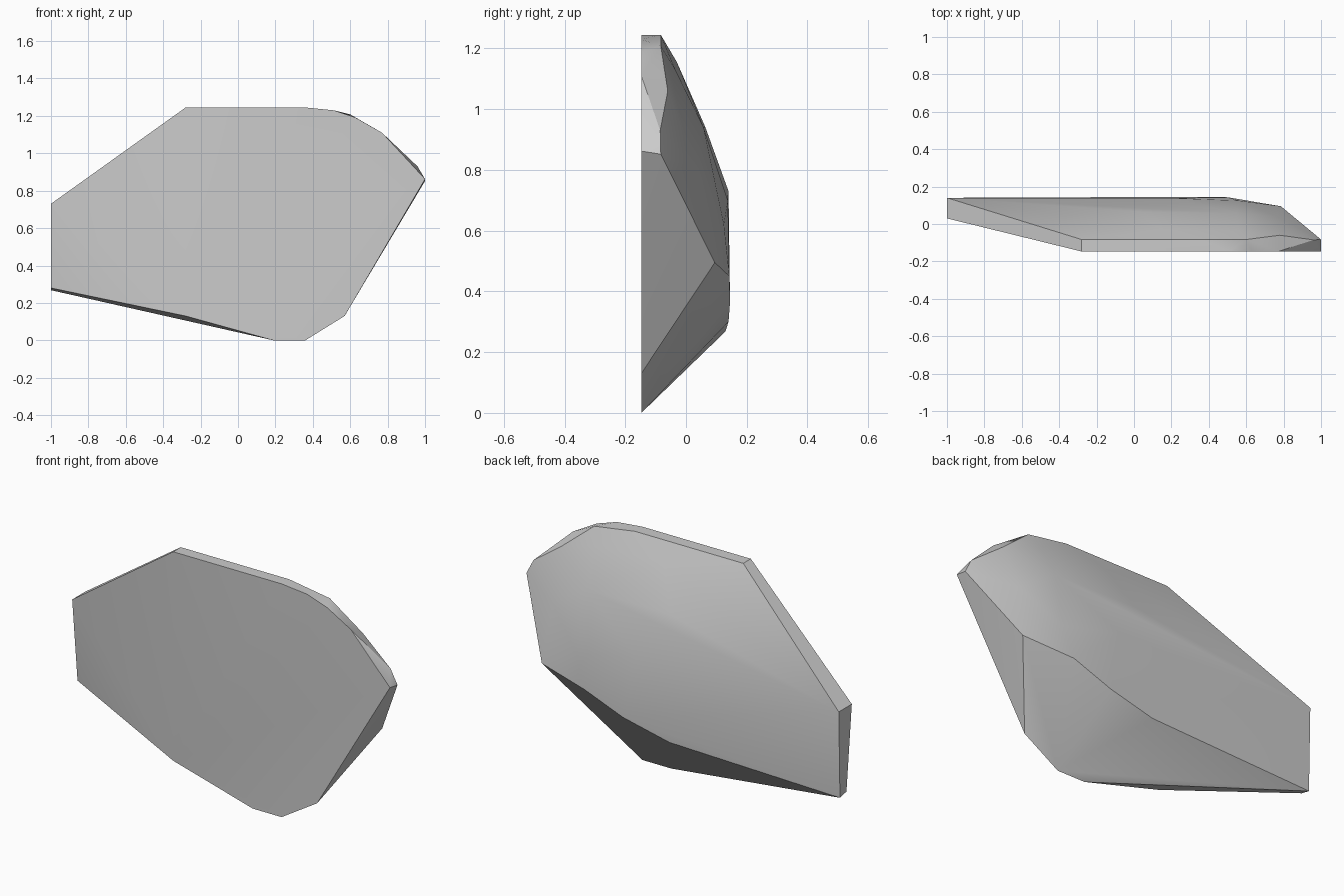
import bpy
import bmesh
import math

# Remove only the default cube
default_cube = bpy.data.objects.get("Cube")
if default_cube:
    bpy.data.objects.remove(default_cube, do_unlink=True)

FRONT = -0.147   # depth of the flat front face
RIM = -0.083     # depth where the rim meets the domed back


def make_material(name, colour):
    material = bpy.data.materials.new(name)
    material.use_nodes = True
    material.diffuse_color = colour
    shader = material.node_tree.nodes["Principled BSDF"]
    shader.inputs["Base Color"].default_value = colour
    shader.inputs["Roughness"].default_value = 0.7
    return material


def at_depth(outline, y):
    """Lift a flat (x, z) outline to a given depth."""
    return [(x, y, z) for x, z in outline]


def build_hull(name, points, material):
    """Wrap a faceted convex shell around the section points."""
    bm = bmesh.new()
    for point in points:
        bm.verts.new(point)
    result = bmesh.ops.convex_hull(bm, input=bm.verts[:])
    loose = {v for v in result["geom_interior"] + result["geom_unused"]
             if isinstance(v, bmesh.types.BMVert)}
    bmesh.ops.delete(bm, geom=list(loose), context="VERTS")
    bmesh.ops.recalc_face_normals(bm, faces=bm.faces[:])
    # Merge the triangles of each flat facet
    bmesh.ops.dissolve_limit(bm, angle_limit=math.radians(0.5),
                             verts=bm.verts[:], edges=bm.edges[:])
    mesh = bpy.data.meshes.new(name)
    bm.to_mesh(mesh)
    bm.free()
    mesh.materials.append(material)
    part = bpy.data.objects.new(name, mesh)
    bpy.context.collection.objects.link(part)
    return part


# Flat front face outline, clockwise from the upper corner
front_outline = [(-0.28, 1.245), (0.36, 1.245), (0.51, 1.23), (0.63, 1.19),
                 (0.77, 1.11), (1, 0.862), (0.57, 0.13), (0.36, 0),
                 (0.19, 0), (-0.28, 0.13)]

# Thin rim behind the front face
rim_outline = [(-0.28, 1.245), (0.36, 1.245), (0.6, 1.208), (1, 0.852)]
rim_shoulder = [(0.78, -0.06, 1.06), (0.96, -0.085, 0.93)]

# Narrow end that is swept backwards
swept_end = [(-1, 0.03, 0.73), (-1, 0.14, 0.73),
             (-1, 0.075, 0.28), (-1, 0.13, 0.268)]

# Lower ridge where the back meets the underside
lower_ridge = [(0, 0.14, 0.3), (0.27, 0.145, 0.363), (0.785, 0.095, 0.495)]

# Rounded back, rising from the ridge to the rim
back_dome = [(0.5, 0.143, 0.45), (0.2, 0.138, 0.7), (0.56, 0.125, 0.62),
             (0.05, 0.064, 0.94), (0.55, 0.058, 0.94),
             (0.15, -0.03, 1.155), (0.56, -0.035, 1.13), (0.76, 0.04, 0.8)]

stone_grey = make_material("stone_grey", (0.6, 0.6, 0.6, 1))
shard = build_hull(
    "faceted_shard",
    at_depth(front_outline, FRONT) + at_depth(rim_outline, RIM)
    + rim_shoulder + swept_end + lower_ridge + back_dome,
    stone_grey)

# Smooth the dome while keeping the rim edges crisp
bpy.ops.object.select_all(action="DESELECT")
shard.select_set(True)
bpy.context.view_layer.objects.active = shard
bpy.ops.object.shade_smooth_by_angle(angle=math.radians(30))
